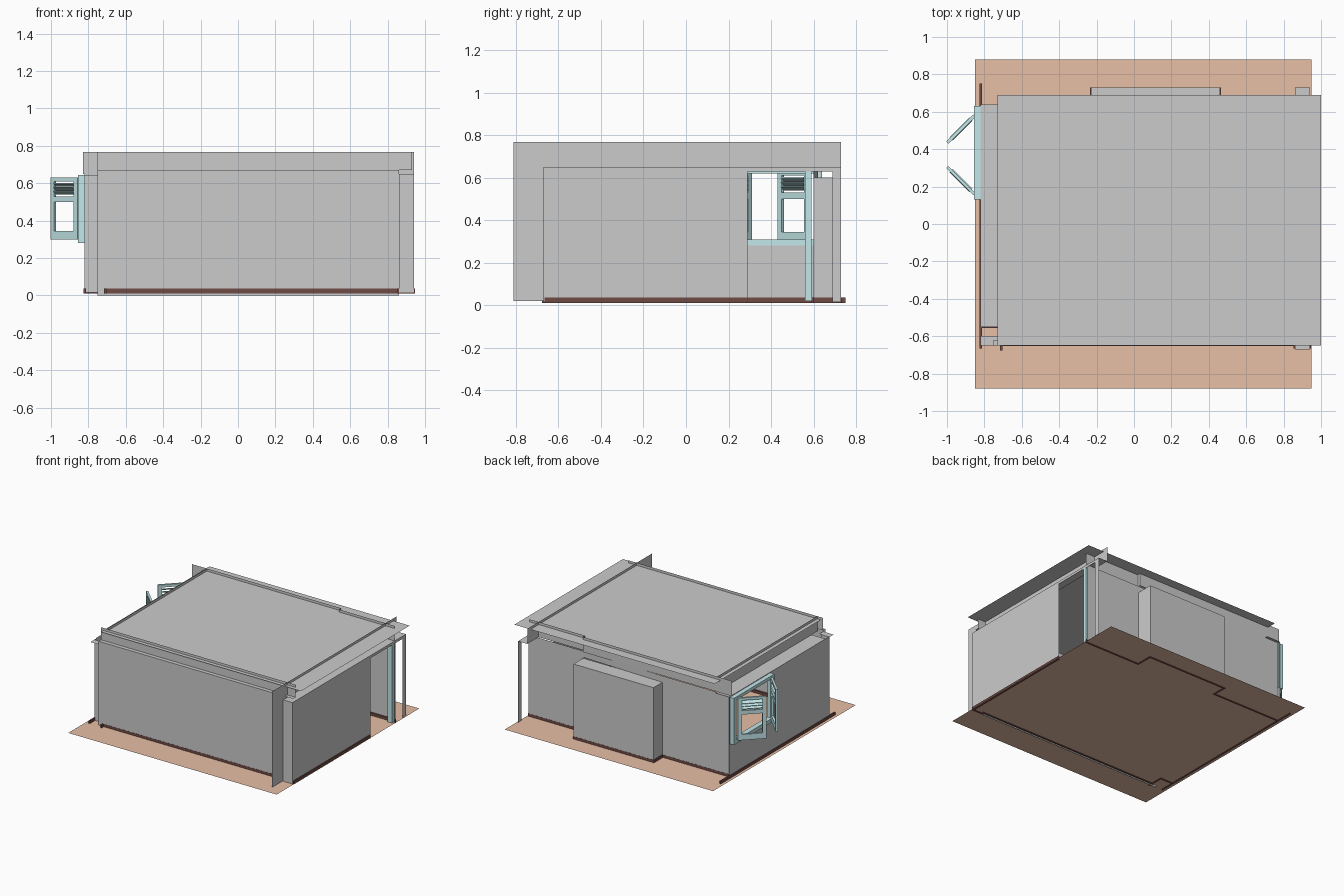
import bpy, bmesh, math
from mathutils import Matrix, Vector

if "Cube" in bpy.data.objects:
    bpy.data.objects.remove(bpy.data.objects["Cube"])


def material(name, col):
    m = bpy.data.materials.new(name)
    m.diffuse_color = (*col, 1)
    m.use_nodes = True
    m.node_tree.nodes["Principled BSDF"].inputs["Base Color"].default_value = m.diffuse_color
    return m


FLOOR = material("terracotta", (0.80, 0.52, 0.38))
BLUE = material("pale_blue_paint", (0.55, 0.80, 0.82))
DARK = material("dark_skirting", (0.16, 0.07, 0.06))


def finish(name, bm, mat=None):
    bmesh.ops.remove_doubles(bm, verts=bm.verts, dist=1e-5)
    me = bpy.data.meshes.new(name)
    bm.to_mesh(me)
    bm.free()
    ob = bpy.data.objects.new(name, me)
    bpy.context.collection.objects.link(ob)
    if mat:
        me.materials.append(mat)
    return ob


def add_strip(bm, pts, z0, z1):
    """Single-sided vertical surface along a plan polyline."""
    for (ax, ay), (bx, by) in zip(pts, pts[1:]):
        bm.faces.new([bm.verts.new(c) for c in
                      ((ax, ay, z0), (bx, by, z0), (bx, by, z1), (ax, ay, z1))])


def walls(name, *strips):
    bm = bmesh.new()
    for pts, z0, z1 in strips:
        add_strip(bm, pts, z0, z1)
    return finish(name, bm)


def slab(name, x0, x1, y0, y1, z, mat=None):
    bm = bmesh.new()
    bm.faces.new([bm.verts.new(c) for c in
                  ((x0, y0, z), (x1, y0, z), (x1, y1, z), (x0, y1, z))])
    return finish(name, bm, mat)


def add_box(bm, x0, x1, y0, y1, z0, z1):
    mid = Vector(((x0 + x1) / 2, (y0 + y1) / 2, (z0 + z1) / 2))
    m = Matrix.Translation(mid) @ Matrix.Diagonal((x1 - x0, y1 - y0, z1 - z0, 1))
    return bmesh.ops.create_cube(bm, size=1, matrix=m)["verts"]


def boxes(name, mat, *items):
    bm = bmesh.new()
    for b in items:
        add_box(bm, *b)
    return finish(name, bm, mat)


LEDGE, TOP, BASE = 0.65, 0.768, 0.015

# floor and ceiling
slab("floor", -0.85, 0.95, -0.88, 0.88, BASE, FLOOR)
slab("ceiling", -0.73, 1.0, -0.65, 0.69, 0.748)

# front wall with its upper band and ledge
walls("front_wall", ([(-0.75, -0.65), (0.86, -0.65)], 0, 0.67))
walls("front_right_return", ([(0.86, -0.65), (0.86, -0.67), (0.94, -0.67)], BASE, LEDGE))
walls("front_left_return", ([(-0.82, -0.58), (-0.82, -0.6), (-0.75, -0.6), (-0.75, -0.65)], BASE, 0.645))
walls("front_upper_band", ([(-0.75, -0.62), (0.93, -0.62)], 0.67, TOP))
slab("front_ledge", -0.75, 0.93, -0.65, -0.62, 0.67)
slab("front_left_ledge", -0.82, -0.73, -0.65, -0.6, 0.645)

# right wall with doorway, upper band, ledge and the projecting side panel
walls("right_wall",
      ([(0.94, -0.67), (0.94, 0.29)], BASE, LEDGE),
      ([(0.94, 0.29), (0.94, 0.69)], 0.63, LEDGE),
      ([(0.94, 0.69), (0.94, 0.73)], BASE, LEDGE))
walls("right_upper_band", ([(0.86, -0.81), (0.86, 0.73)], LEDGE, TOP))
walls("side_panel", ([(0.86, -0.81), (0.86, -0.67)], 0.02, LEDGE))
slab("right_ledge", 0.86, 0.94, -0.67, 0.73, LEDGE)

# back wall with a lower, deeper niche
walls("back_wall",
      ([(0.94, 0.6), (0.46, 0.6)], BASE, LEDGE),
      ([(-0.23, 0.62), (-0.82, 0.62)], BASE, LEDGE),
      ([(0.46, 0.6), (-0.23, 0.62)], 0.6, LEDGE))
walls("back_niche",
      ([(0.46, 0.6), (0.46, 0.73), (-0.23, 0.73), (-0.23, 0.62)], BASE, 0.6))
slab("niche_top", -0.23, 0.46, 0.61, 0.73, 0.6)
walls("back_upper_band", ([(0.94, 0.59), (0.46, 0.59), (0.46, 0.615), (-0.83, 0.615)], LEDGE, TOP))

# left wall around the window opening, upper band and ledge
WX, Y0, Y1, Z0, Z1 = -0.82, 0.16, 0.60, 0.31, 0.62
walls("left_wall",
      ([(WX, -0.58), (WX, Y0)], BASE, LEDGE),
      ([(WX, Y1), (WX, 0.64)], BASE, LEDGE),
      ([(WX, Y0), (WX, Y1)], BASE, Z0),
      ([(WX, Y0), (WX, Y1)], Z1, LEDGE))
walls("left_upper_band", ([(-0.70, -0.62), (-0.70, 0.615)], LEDGE, TOP))
slab("left_ledge", -0.82, -0.70, -0.55, 0.64, LEDGE)

# window frame
boxes("window_frame", BLUE,
      (-0.855, -0.815, 0.13, 0.16, 0.28, 0.645),
      (-0.855, -0.815, 0.60, 0.63, 0.28, 0.645),
      (-0.855, -0.815, 0.16, 0.60, 0.28, 0.31),
      (-0.855, -0.815, 0.16, 0.60, 0.62, 0.645))


def shutter(name, hinge_y, sign):
    """Louvred leaf built along local x, then swung 45 degrees outwards."""
    L, t, b = 0.205, 0.008, 0.028
    bm = bmesh.new()
    add_box(bm, 0, b, -t, t, 0.30, 0.63)
    add_box(bm, L - b, L, -t, t, 0.30, 0.63)
    for lo, hi in ((0.30, 0.345), (0.50, 0.53), (0.61, 0.63)):
        add_box(bm, b, L - b, -t, t, lo, hi)
    for i in range(3):
        vs = add_box(bm, b, L - b, -0.013, 0.013, -0.003, 0.003)
        bmesh.ops.rotate(bm, verts=vs, cent=(0, 0, 0), matrix=Matrix.Rotation(math.radians(35), 3, 'X'))
        bmesh.ops.translate(bm, verts=vs, vec=(0, 0, 0.55 + 0.021 * i))
    bm.transform(Matrix.Translation((-0.853, hinge_y, 0)) @
                 Matrix.Rotation(math.radians(180 + sign * 45), 4, 'Z'))
    finish(name, bm, BLUE)


shutter("shutter_back", 0.58, 1)
shutter("shutter_front", 0.16, -1)

# door jamb
boxes("door_jamb", BLUE, (0.90, 0.94, 0.56, 0.59, 0.02, 0.63))

# skirting boards following the walls
H = 0.006
runs = [
    [(-0.82, -0.66), (-0.82, 0.745)],
    [(-0.82, -0.55), (-0.71, -0.55), (-0.71, -0.67)],
    [(-0.71, -0.645), (0.86, -0.645), (0.86, -0.66), (0.94, -0.66), (0.94, 0.28)],
    [(0.94, 0.595), (0.46, 0.595), (0.46, 0.725), (-0.23, 0.725), (-0.23, 0.615), (-0.82, 0.615)],
]
bm = bmesh.new()
for run in runs:
    for (ax, ay), (bx, by) in zip(run, run[1:]):
        add_box(bm, min(ax, bx) - H, max(ax, bx) + H, min(ay, by) - H, max(ay, by) + H, 0.01, 0.036)
finish("skirting", bm, DARK)
